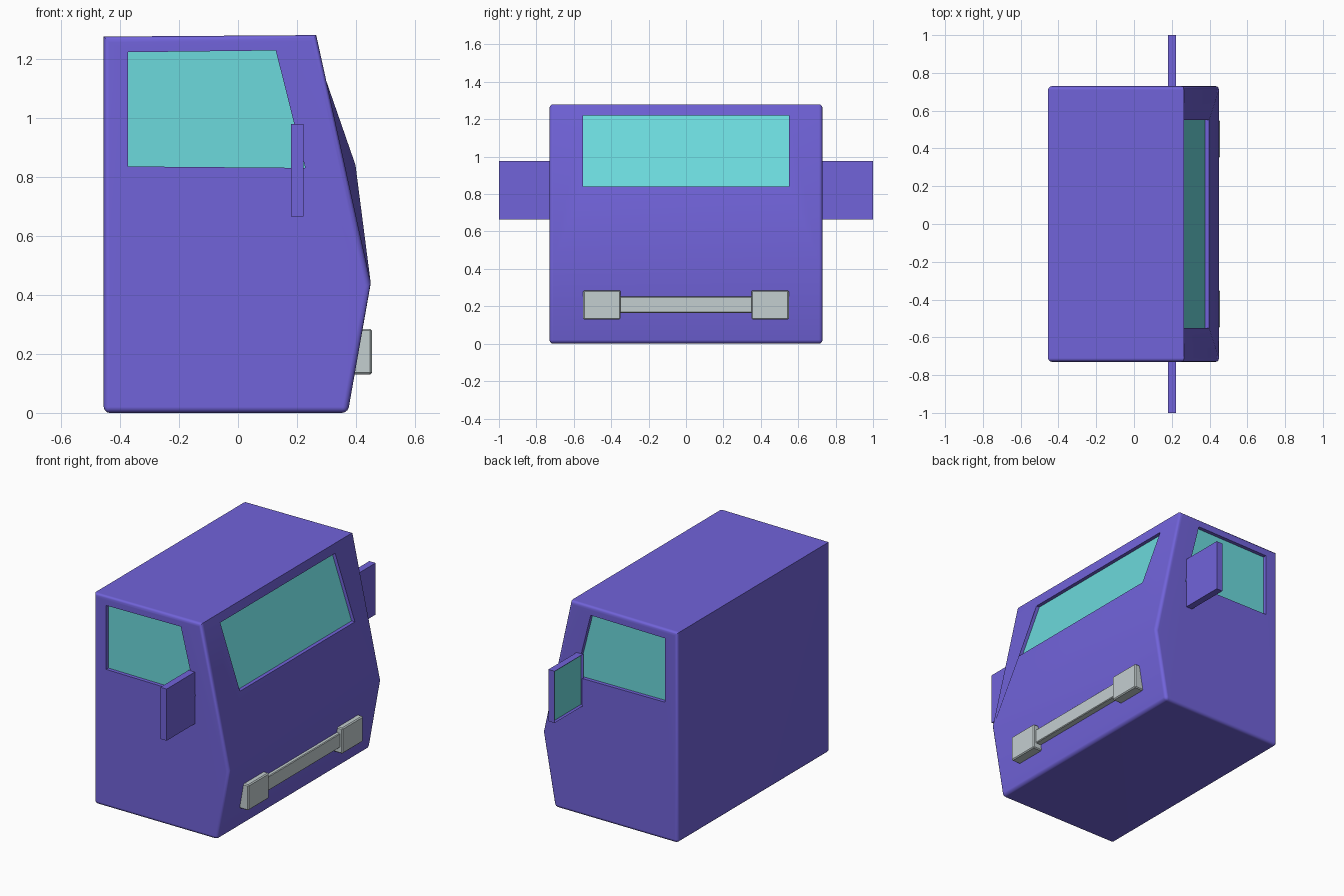
import bpy, bmesh
from mathutils import Vector

if "Cube" in bpy.data.objects:
    bpy.data.objects.remove(bpy.data.objects["Cube"])


def material(name, color):
    m = bpy.data.materials.new(name)
    m.diffuse_color = (*color, 1)
    m.use_nodes = True
    m.node_tree.nodes["Principled BSDF"].inputs["Base Color"].default_value = m.diffuse_color
    return m


PAINT = material("purple_paint", (0.165, 0.125, 0.70))
GLASS = material("teal_glass", (0.15, 0.70, 0.72))
TRIM = material("light_grey_trim", (0.55, 0.62, 0.63))


def make_object(name, bm, mats):
    bmesh.ops.recalc_face_normals(bm, faces=bm.faces)
    mesh = bpy.data.meshes.new(name)
    bm.to_mesh(mesh)
    bm.free()
    ob = bpy.data.objects.new(name, mesh)
    bpy.context.collection.objects.link(ob)
    for m in mats:
        mesh.materials.append(m)
    return ob


def recess(bm, loop, offset):
    """Sink a glass pane behind an opening, with walls around it."""
    inner = [bm.verts.new(v.co + Vector(offset)) for v in loop]
    n = len(loop)
    for i in range(n):
        j = (i + 1) % n
        bm.faces.new((loop[i], loop[j], inner[j], inner[i]))
    bm.faces.new(inner).material_index = 1


# Cab body: side profile with a window hole on each side
profile = [(-0.455, 0), (0.372, 0), (0.451, 0.43), (0.265, 1.28), (-0.455, 1.275)]
side_window = [(-0.372, 0.835), (0.228, 0.83), (0.128, 1.228), (-0.372, 1.222)]
screen = [(0.398, 0.84), (0.266, 1.22)]
bm = bmesh.new()
sides, fronts = [], []
for s in (-1, 1):
    p = [bm.verts.new((x, s * 0.73, z)) for x, z in profile]
    w = [bm.verts.new((x, s * 0.73, z)) for x, z in side_window]
    f = [bm.verts.new((x, s * 0.55, z)) for x, z in screen]
    for face in ((p[0], p[1], w[1], w[0]), (p[1], p[2], w[1]), (p[2], p[3], w[2], w[1]),
                 (p[3], p[4], w[3], w[2]), (p[4], p[0], w[0], w[3]),
                 (p[2], p[3], f[1], f[0])):
        bm.faces.new(face)
    recess(bm, w, (0, -s * 0.022, 0))
    sides.append(p)
    fronts.append(f)

# Floor, lower nose, roof, rear wall and the windscreen surround
L, R = sides
FL, FR = fronts
for i, j in ((0, 1), (1, 2), (3, 4), (4, 0)):
    bm.faces.new((L[i], L[j], R[j], R[i]))
bm.faces.new((L[2], R[2], FR[0], FL[0]))
bm.faces.new((L[3], R[3], FR[1], FL[1]))
recess(bm, [FL[0], FR[0], FR[1], FL[1]], (-0.022, 0, 0))

# Round the outer edges
bmesh.ops.recalc_face_normals(bm, faces=bm.faces)
edges = [bm.edges.get((p[i], p[(i + 1) % 5])) for p in sides for i in range(5)]
edges += [bm.edges.get((L[i], R[i])) for i in (0, 1)]
bmesh.ops.bevel(bm, geom=edges, offset=0.02, segments=3, profile=0.5,
                affect='EDGES', clamp_overlap=True)
cab = make_object("cab_body", bm, [PAINT, GLASS])
bpy.context.view_layer.objects.active = cab
cab.select_set(True)
bpy.ops.object.shade_smooth_by_angle(angle=0.61)
cab.modifiers.new("weighted_normals", 'WEIGHTED_NORMAL').keep_sharp = True


def box(name, lo, hi, mat, bevel=0.0):
    bm = bmesh.new()
    bmesh.ops.create_cube(bm, size=1)
    for v in bm.verts:
        v.co = [lo[k] + (v.co[k] + 0.5) * (hi[k] - lo[k]) for k in range(3)]
    if bevel:
        bmesh.ops.bevel(bm, geom=bm.edges[:], offset=bevel, segments=1, affect='EDGES')
    return make_object(name, bm, [mat])


# Wing mirrors: slabs with a sunken glass on the rear face
for s, label in ((-1, "right"), (1, "left")):
    mirror = box(label + "_mirror", (0.18, min(s * 0.725, s), 0.665),
                 (0.222, max(s * 0.725, s), 0.978), PAINT)
    mirror.data.materials.append(GLASS)
    bm = bmesh.new()
    bm.from_mesh(mirror.data)
    back = min(bm.faces, key=lambda f: f.calc_center_median().x)
    bmesh.ops.inset_region(bm, faces=[back], thickness=0.012)
    back.material_index = 1
    for v in back.verts:
        v.co.x += 0.01
    bm.to_mesh(mirror.data)
    bm.free()
    # Headlamp blocks at the bumper ends
    box(label + "_bumper_block", (0.37, min(s * 0.35, s * 0.55), 0.13),
        (0.454, max(s * 0.35, s * 0.55), 0.285), TRIM, 0.006)

# Bumper bar between the blocks
box("bumper_bar", (0.37, -0.36, 0.165), (0.438, 0.36, 0.252), TRIM, 0.004)
